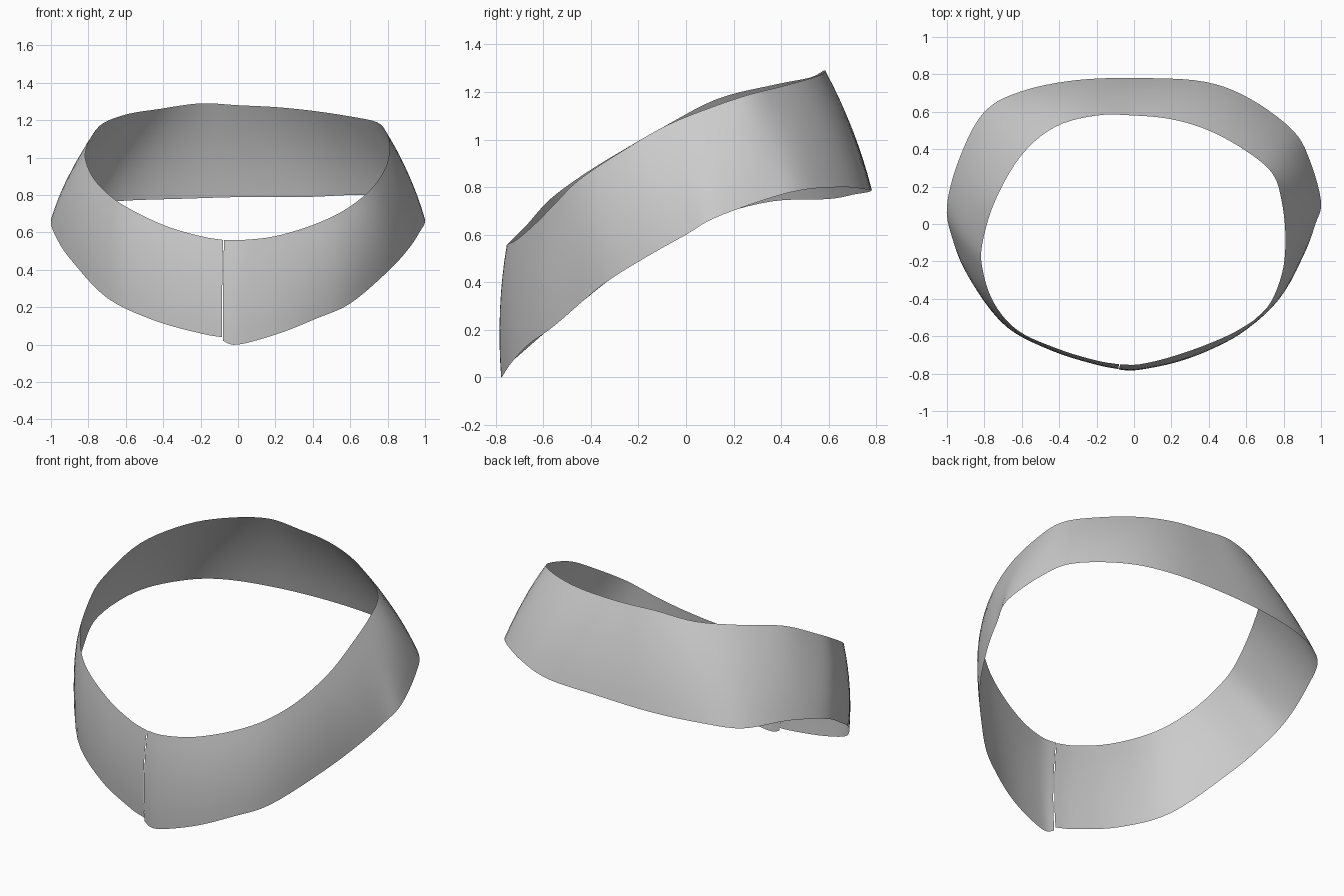
import bpy
import bmesh
from mathutils import Vector

STEPS = 5       # smooth subdivisions between neighbouring rim points
ROWS = 8        # strips from lower rim to upper rim
BULGE = 0.018   # outward swell of the band at mid height

cube = bpy.data.objects.get("Cube")
if cube:
    bpy.data.objects.remove(cube, do_unlink=True)

# Rim guide points, from the front seam round by the left side and the back
upper_points = [
    (-.075, -.75, .56), (.03, -.75, .56), (.2, -.71, .58), (.4, -.64, .64),
    (.57, -.56, .72), (.71, -.45, .83), (.79, -.27, .95), (.81, -.08, 1.06),
    (.79, .12, 1.14), (.74, .27, 1.19), (.6, .39, 1.22), (.4, .5, 1.25),
    (.2, .56, 1.27), (0, .58, 1.28), (-.2, .58, 1.29), (-.42, .52, 1.26),
    (-.6, .37, 1.23), (-.74, .13, 1.17), (-.81, -.1, 1.05), (-.81, -.24, .97),
    (-.75, -.42, .86), (-.62, -.57, .75), (-.4, -.67, .64), (-.2, -.73, .58),
    (-.08, -.75, .56)]
lower_points = [
    (-.08, -.77, .02), (0, -.775, 0), (.22, -.735, .06), (.42, -.66, .14),
    (.6, -.55, .22), (.8, -.35, .39), (.91, -.16, .51), (.97, 0, .6),
    (1, .12, .67), (.94, .34, .75), (.85, .5, .79), (.62, .67, .8),
    (.38, .76, .79), (.05, .78, .79), (-.3, .77, .78), (-.6, .71, .77),
    (-.8, .6, .75), (-.93, .36, .74), (-1, .1, .67), (-.97, -.08, .57),
    (-.89, -.27, .45), (-.7, -.52, .25), (-.45, -.66, .13), (-.2, -.74, .06),
    (-.085, -.765, .04)]


def smooth_path(points):
    """Pass a smooth open curve through all the points."""
    pts = [Vector(p) for p in points]
    pts = [pts[0]] + pts + [pts[-1]]
    path = []
    for a, b, c, d in zip(pts, pts[1:], pts[2:], pts[3:]):
        for step in range(STEPS):
            t = step / STEPS
            start, end = (c - a) / 2, (d - b) / 2
            path.append(b + start * t
                        + (3 * (c - b) - 2 * start - end) * t ** 2
                        + (2 * (b - c) + start + end) * t ** 3)
    path.append(pts[-1])
    return path


def loft_band(name, lower, upper, material):
    """Join two rims with a thin sheet that swells slightly outward."""
    bm = bmesh.new()
    columns = []
    for low, high in zip(lower, upper):
        middle = (low + high) / 2
        outward = Vector((middle.x, middle.y, 0.25)).normalized()
        column = []
        for row in range(ROWS + 1):
            t = row / ROWS
            swell = outward * (BULGE * 4 * t * (1 - t))
            column.append(bm.verts.new(low.lerp(high, t) + swell))
        columns.append(column)
    for left, right in zip(columns, columns[1:]):
        for row in range(ROWS):
            bm.faces.new((left[row], right[row], right[row + 1], left[row + 1]))
    mesh = bpy.data.meshes.new(name)
    bm.to_mesh(mesh)
    bm.free()
    mesh.materials.append(material)
    mesh.shade_smooth()
    band = bpy.data.objects.new(name, mesh)
    bpy.context.collection.objects.link(band)
    return band


# Plain grey cloth
grey = bpy.data.materials.new("soft grey")
grey.use_nodes = True
colour = (0.6, 0.6, 0.6, 1)
grey.diffuse_color = colour
grey.node_tree.nodes["Principled BSDF"].inputs["Base Color"].default_value = colour

# Collar band, open at the front seam
loft_band("collar_band", smooth_path(lower_points), smooth_path(upper_points), grey)
